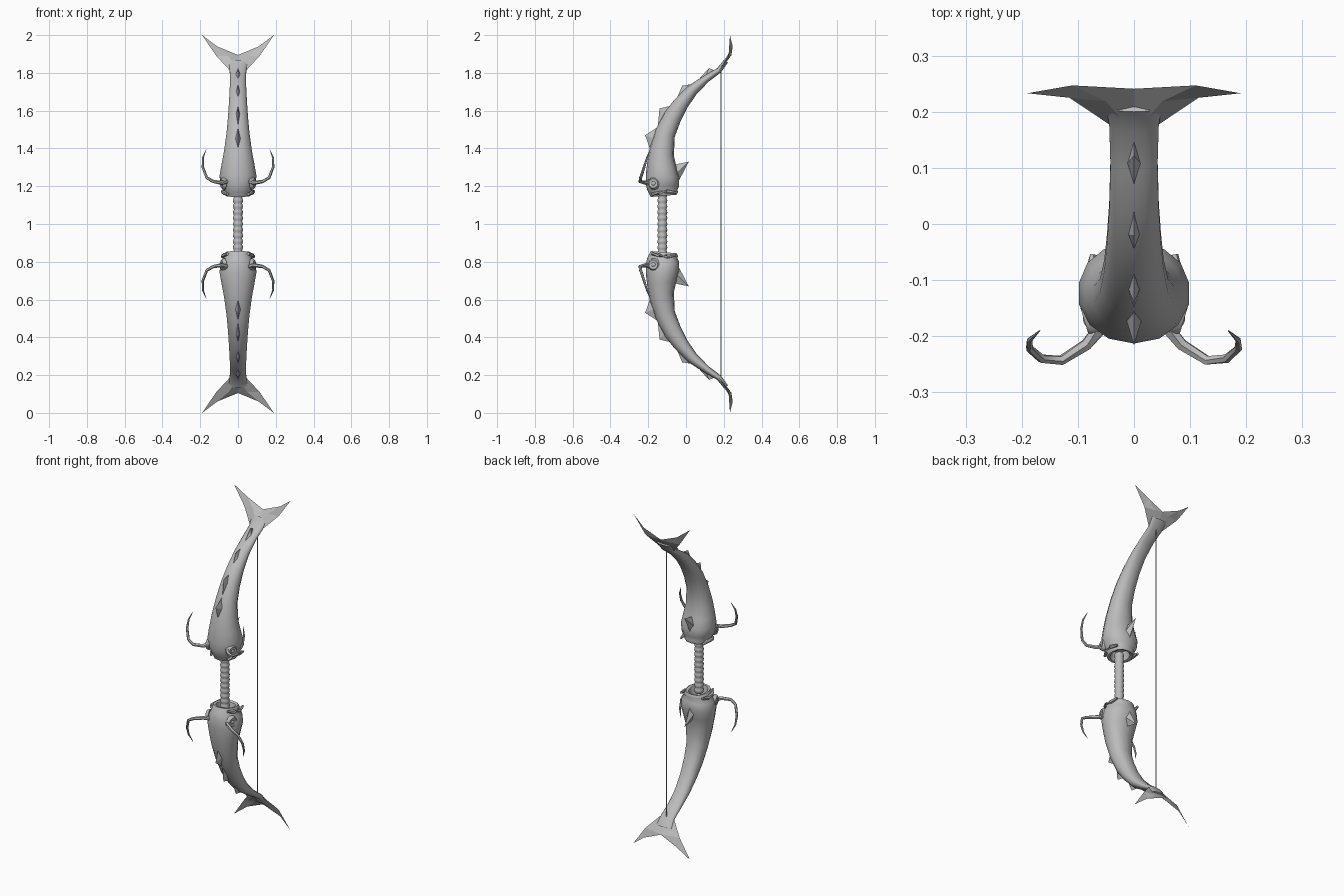
import bpy, bmesh, math
from mathutils import Vector

if "Cube" in bpy.data.objects:
    bpy.data.objects.remove(bpy.data.objects["Cube"])

grey = bpy.data.materials.new("stone_grey")
grey.diffuse_color = (0.5, 0.5, 0.5, 1)
grey.use_nodes = True
grey.node_tree.nodes["Principled BSDF"].inputs["Base Color"].default_value = grey.diffuse_color


def make(name, verts, faces, flip=False, smooth=True):
    """Mesh object; flip mirrors it about z = 1 for the lower limb."""
    if flip:
        verts = [(x, y, 2 - z) for x, y, z in verts]
    me = bpy.data.meshes.new(name)
    me.from_pydata([tuple(v) for v in verts], [], faces)
    bm = bmesh.new()
    bm.from_mesh(me)
    bmesh.ops.recalc_face_normals(bm, faces=bm.faces)
    bm.to_mesh(me)
    bm.free()
    me.materials.append(grey)
    ob = bpy.data.objects.new(name, me)
    bpy.context.collection.objects.link(ob)
    if smooth:
        bpy.context.view_layer.objects.active = ob
        ob.select_set(True)
        bpy.ops.object.shade_smooth_by_angle(angle=math.radians(50))
        ob.select_set(False)
    return ob


def loft(rings):
    """Verts and faces joining equal rings, with closed ends."""
    n = len(rings[0])
    verts = [v for r in rings for v in r]
    faces = [(k * n + i, k * n + (i + 1) % n, (k + 1) * n + (i + 1) % n, (k + 1) * n + i)
             for k in range(len(rings) - 1) for i in range(n)]
    faces += [tuple(range(n)), tuple(range(len(verts) - n, len(verts)))]
    return verts, faces


def tube(path, radii, n=6):
    """Rings swept along a path."""
    rings = []
    pts = [Vector(p) for p in path]
    for i, p in enumerate(pts):
        t = (pts[min(i + 1, len(pts) - 1)] - pts[max(i - 1, 0)]).normalized()
        u = t.cross(Vector((0.3, 1, 0.1))).normalized()
        w = t.cross(u)
        rings.append([p + radii[i] * (math.cos(a) * u + math.sin(a) * w)
                      for a in (math.tau * k / n for k in range(n))])
    return loft(rings)


# body sections: back-ridge (y, z), belly (y, z), half width
BODY = [
    (-0.165, 1.20, -0.075, 1.20, 0.040),   # inside of mouth
    (-0.175, 1.145, -0.065, 1.16, 0.052),  # lip inner
    (-0.187, 1.143, -0.050, 1.155, 0.066),
    (-0.197, 1.165, -0.042, 1.17, 0.076),  # lip outer
    (-0.205, 1.18, -0.046, 1.18, 0.076),
    (-0.213, 1.21, -0.036, 1.20, 0.092),
    (-0.213, 1.26, -0.036, 1.25, 0.100),
    (-0.206, 1.32, -0.050, 1.30, 0.090),
    (-0.193, 1.40, -0.064, 1.36, 0.076),
    (-0.160, 1.50, -0.060, 1.46, 0.062),
    (-0.115, 1.59, -0.030, 1.54, 0.054),
    (-0.060, 1.66, 0.010, 1.62, 0.049),
    (0.010, 1.73, 0.058, 1.69, 0.045),
    (0.095, 1.785, 0.122, 1.755, 0.043),
    (0.165, 1.825, 0.185, 1.803, 0.045),
    (0.200, 1.868, 0.222, 1.855, 0.050),
]


def body_ring(y0, z0, y1, z1, w, n=14):
    ring = []
    for k in range(n):
        a = math.tau * k / n
        c, s = math.cos(a), math.sin(a)
        # belly side is boxier than the ridge side
        sx = math.copysign(abs(s) ** (0.95 if c > 0 else 0.75), s)
        t = (1 - c) / 2
        ring.append((w * sx, y0 + (y1 - y0) * t, z0 + (z1 - z0) * t))
    return ring


# ridge spines: lower base, tip, upper base as (y, z)
SPINES = [
    ((-0.188, 1.39), (-0.216, 1.47), (-0.152, 1.512)),
    ((-0.150, 1.51), (-0.140, 1.612), (-0.062, 1.630)),
    ((-0.064, 1.63), (-0.020, 1.732), (0.028, 1.740)),
    ((0.058, 1.755), (0.122, 1.826), (0.152, 1.812)),
]


def spine(low, tip, high, w):
    """Blade with a diamond-shaped base."""
    mid = ((low[0] + high[0]) / 2, (low[1] + high[1]) / 2)
    v = [(0, *low), (0, *tip), (0, *high), (w, *mid), (-w, *mid)]
    return v, [(0, 1, 3), (1, 2, 3), (0, 4, 1), (1, 4, 2), (0, 3, 2, 4)]


# half of the tail outline (x, y, z), from the stem to the notch
TAIL = [(0.045, 0.178, 1.815), (0.115, 0.225, 1.89), (0.19, 0.233, 2.0),
        (0.11, 0.247, 1.94), (0, 0.241, 1.895)]


def tail():
    """Thin forked fin with a thicker centre."""
    verts, faces = [], []
    for side in (-1, 1):
        out = [(side * x, y, z) for x, y, z in TAIL]
        for off in (-0.012, 0.010):
            b = len(verts)
            verts += out + [(0, 0.174 + off, 1.815), (side * 0.05, 0.227 + off * 0.7, 1.89)]
            faces += [(b, b + 1, b + 6, b + 5), (b + 1, b + 2, b + 3, b + 6),
                      (b + 6, b + 3, b + 4), (b + 5, b + 6, b + 4)]
    return verts, faces


WHISKER = [(0.06, -0.185, 1.225), (0.085, -0.215, 1.218), (0.13, -0.243, 1.225),
           (0.165, -0.240, 1.245), (0.186, -0.222, 1.30), (0.186, -0.207, 1.35),
           (0.168, -0.19, 1.395)]
WHISKER_R = [0.013, 0.011, 0.009, 0.008, 0.007, 0.005, 0.001]

for flip, limb in ((False, "upper"), (True, "lower")):
    make(limb + "_fish_body", *loft([body_ring(*r) for r in BODY]), flip)
    ob = make(limb + "_tail_fin", *tail(), flip, smooth=False)
    bm = bmesh.new()
    bm.from_mesh(ob.data)
    bmesh.ops.remove_doubles(bm, verts=bm.verts, dist=0.0005)
    bmesh.ops.recalc_face_normals(bm, faces=bm.faces)
    bm.to_mesh(ob.data)
    bm.free()
    for i, s in enumerate(SPINES):
        make(f"{limb}_ridge_spine_{i + 1}", *spine(*s, 0.014), flip, smooth=False)
    # fin under the belly
    make(limb + "_belly_fin", *spine((-0.045, 1.215), (0.015, 1.33), (-0.058, 1.315), 0.022),
         flip, smooth=False)
    for side, tag in ((1, "right"), (-1, "left")):
        path = [(side * x, y, z) for x, y, z in WHISKER]
        make(f"{limb}_{tag}_whisker", *tube(path, WHISKER_R), flip)
        # eye: raised socket ring with a domed ball
        c = Vector((side * 0.070, -0.168, 1.215))
        d = Vector((side, -0.3, 0)).normalized()
        prof = [(0.0, 0.034), (0.014, 0.030), (0.019, 0.025), (0.015, 0.019),
                (0.014, 0.014), (0.019, 0.010), (0.021, 0.002)]
        make(f"{limb}_{tag}_eye",
             *tube([c + d * h for h, r in prof], [r for h, r in prof], 12), flip)
        # curled corner of the lip
        lip = [(side * 0.055, -0.18, 1.158), (side * 0.076, -0.14, 1.166),
               (side * 0.080, -0.10, 1.172), (side * 0.072, -0.055, 1.165)]
        make(f"{limb}_{tag}_lip", *tube(lip, [0.008, 0.011, 0.011, 0.007]), flip)

# wrapped grip: stacked rounded coils
path, radii = [], []
COILS = 11
for i in range(COILS * 4 + 1):
    path.append((0, -0.125, 0.83 + 0.34 * i / (COILS * 4)))
    radii.append(0.022 + 0.005 * abs(math.sin(math.pi * i / 4)))
make("grip", *tube(path, radii, 12))

# bow string
make("string", *tube([(0, 0.185, 0.18), (0, 0.185, 1.82)], [0.003, 0.003]))
